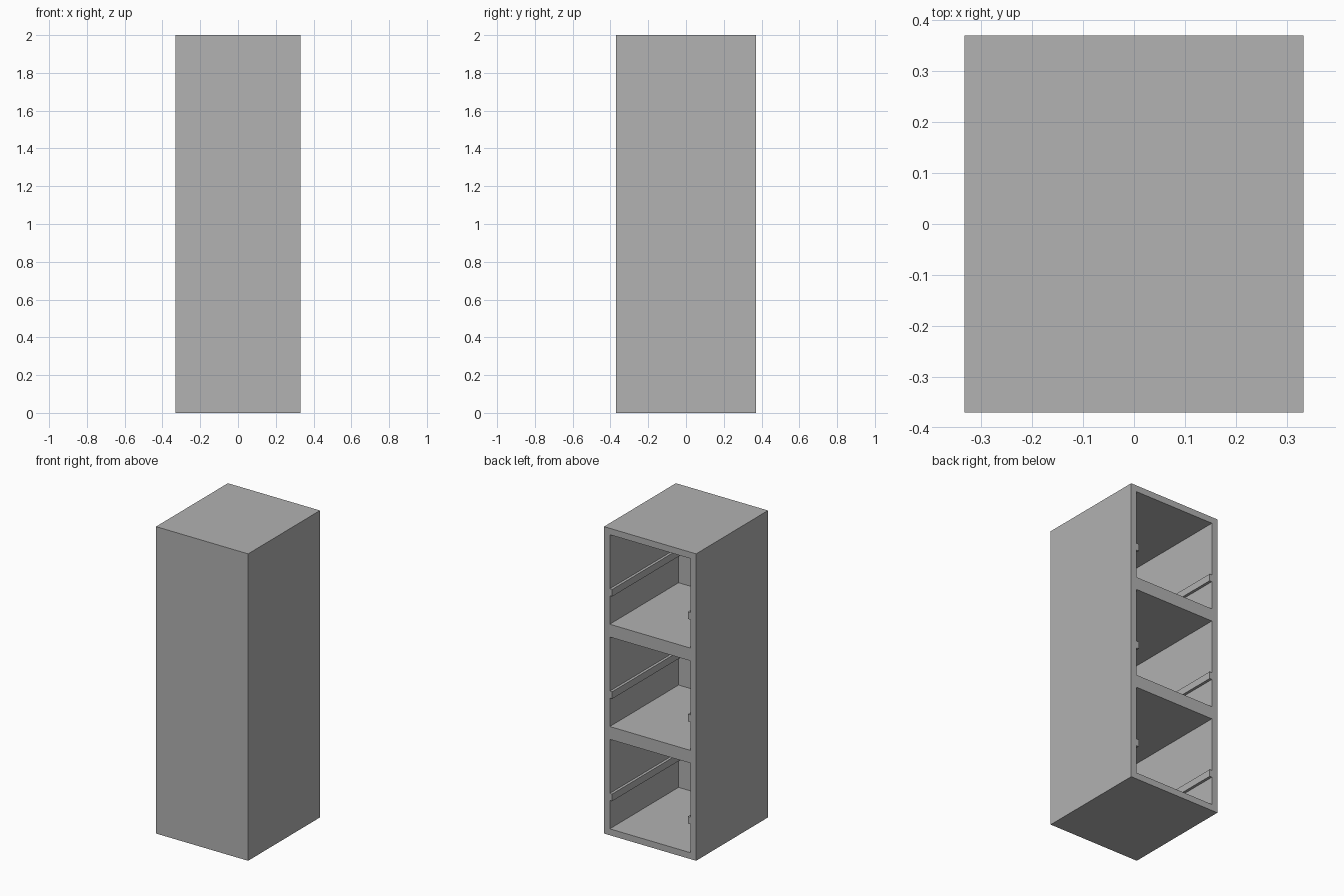
import bpy
import bmesh
from mathutils import Vector

cube = bpy.data.objects.get("Cube")
if cube:
    bpy.data.objects.remove(cube)

WIDTH, DEPTH, HEIGHT = 0.664, 0.74, 2.0
BAYS = 3
WALL = 0.0417          # sides, top, bottom and half of each divider
FRONT = 0.032          # closed front panel
RAIL_T, RAIL_H, RAIL_Z = 0.0175, 0.046, 0.227
PITCH = HEIGHT / BAYS
HALF_IN = WIDTH / 2 - WALL

grey = bpy.data.materials.new("light grey")
grey.use_nodes = True
COLOUR = (0.445, 0.445, 0.445, 1)
grey.diffuse_color = COLOUR
grey.node_tree.nodes["Principled BSDF"].inputs["Base Color"].default_value = COLOUR


def box(bm, size, centre):
    verts = bmesh.ops.create_cube(bm, size=1)["verts"]
    bmesh.ops.scale(bm, vec=size, verts=verts)
    bmesh.ops.translate(bm, vec=centre, verts=verts)


def add_object(name, bm):
    bmesh.ops.recalc_face_normals(bm, faces=bm.faces[:])
    mesh = bpy.data.meshes.new(name)
    bm.to_mesh(mesh)
    bm.free()
    mesh.materials.append(grey)
    obj = bpy.data.objects.new(name, mesh)
    bpy.context.collection.objects.link(obj)


# Cabinet: solid block with the bays pushed in from the back
bm = bmesh.new()
box(bm, (WIDTH, DEPTH, HEIGHT), (0, 0, HEIGHT / 2))
cuts = [(Vector((s * HALF_IN, 0, 0)), Vector((1, 0, 0))) for s in (-1, 1)]
for i in range(BAYS):
    for z in (i * PITCH + WALL, (i + 1) * PITCH - WALL):
        cuts.append((Vector((0, 0, z)), Vector((0, 0, 1))))
for point, normal in cuts:
    geom = bm.verts[:] + bm.edges[:] + bm.faces[:]
    bmesh.ops.bisect_plane(bm, geom=geom, plane_co=point, plane_no=normal)


def is_bay(face):
    c = face.calc_center_median()
    in_bay = WALL < c.z % PITCH < PITCH - WALL
    return c.y > DEPTH / 2 - 0.001 and abs(c.x) < HALF_IN and in_bay


bm.normal_update()
bays = [f for f in bm.faces if is_bay(f)]
pushed = bmesh.ops.extrude_discrete_faces(bm, faces=bays)["faces"]
bmesh.ops.translate(bm, vec=(0, FRONT - DEPTH, 0),
                    verts=list({v for f in pushed for v in f.verts}))
add_object("cabinet", bm)

# Runner rails on both side walls of every bay
for side, sign in (("left", 1), ("right", -1)):
    for i in range(BAYS):
        bm = bmesh.new()
        box(bm, (RAIL_T, DEPTH - FRONT, RAIL_H),
            (sign * (HALF_IN - RAIL_T / 2), FRONT / 2, i * PITCH + RAIL_Z + RAIL_H / 2))
        add_object(f"{side}_rail_{i + 1}", bm)
